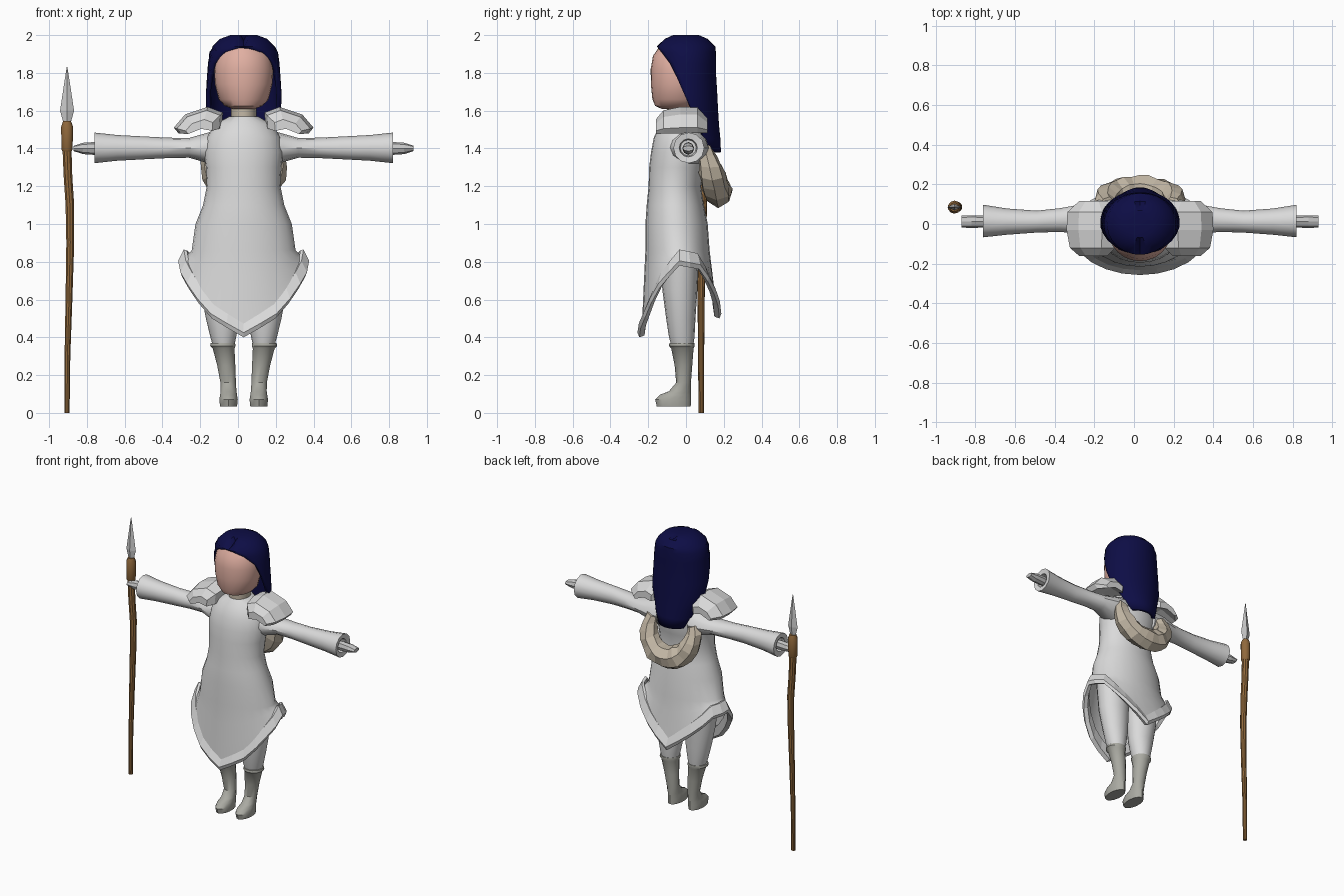
import bpy, bmesh, math, random
from math import sin, cos, pi, radians

random.seed(4)
cube = bpy.data.objects.get("Cube")
if cube:
    bpy.data.objects.remove(cube, do_unlink=True)

CX = 0.03  # the figure stands slightly to one side, balancing the spear


def material(name, r, g, b):
    m = bpy.data.materials.new(name)
    m.use_nodes = True
    m.diffuse_color = (r, g, b, 1)
    m.node_tree.nodes["Principled BSDF"].inputs["Base Color"].default_value = (r, g, b, 1)
    return m


CLOTH = material("pale cloth", 0.7, 0.7, 0.7)
GLOVE = material("grey glove", 0.55, 0.55, 0.55)
BOOT = material("grey leather", 0.4, 0.4, 0.36)
SKIN = material("skin", 0.75, 0.43, 0.36)
HAIR = material("dark blue hair", 0.004, 0.004, 0.06)
FUR = material("beige fur", 0.55, 0.48, 0.38)
WOOD = material("brown wood", 0.28, 0.14, 0.045)
STEEL = material("steel", 0.6, 0.6, 0.6)


def skin(name, rings, mat, closed=True, start=True, end=True, loop=False, smooth=True, thick=0):
    """Join a series of point rings into one surface."""
    bm = bmesh.new()
    rows = [[bm.verts.new(p) for p in ring] for ring in rings]
    pairs = list(zip(rows, rows[1:])) + ([(rows[-1], rows[0])] if loop else [])
    n = len(rows[0])
    for a, b in pairs:
        for i in range(n if closed else n - 1):
            j = (i + 1) % n
            bm.faces.new((a[i], a[j], b[j], b[i]))
    if start and not loop:
        bm.faces.new(rows[0])
    if end and not loop:
        bm.faces.new(rows[-1])
    bmesh.ops.remove_doubles(bm, verts=bm.verts, dist=0.0005)
    bmesh.ops.recalc_face_normals(bm, faces=bm.faces)
    mesh = bpy.data.meshes.new(name)
    bm.to_mesh(mesh)
    bm.free()
    mesh.materials.append(mat)
    ob = bpy.data.objects.new(name, mesh)
    bpy.context.collection.objects.link(ob)
    if smooth:
        bpy.ops.object.select_all(action='DESELECT')
        ob.select_set(True)
        bpy.context.view_layer.objects.active = ob
        bpy.ops.object.shade_smooth_by_angle(angle=radians(35))
    if thick:
        mod = ob.modifiers.new("thickness", 'SOLIDIFY')
        mod.thickness = thick
    return ob


def ring(x, z, rx, front, back, n=24):
    """Level oval between a front and a back y, starting at the front."""
    c, r = (front + back) / 2, (back - front) / 2
    return [(x + rx * sin(2 * pi * i / n), c - r * cos(2 * pi * i / n), z) for i in range(n)]


def side_ring(x, y, z, ry, rz, n=12):
    """Upright oval facing along x."""
    return [(x, y + ry * cos(2 * pi * i / n), z + rz * sin(2 * pi * i / n)) for i in range(n)]


# Head and neck
skin("head", [ring(CX, *r) for r in (
    (1.61, .06, -.13, .03), (1.625, .1, -.163, .07), (1.66, .132, -.178, .09), (1.74, .152, -.186, .1),
    (1.82, .157, -.187, .11), (1.89, .145, -.175, .11), (1.94, .11, -.14, .09), (1.96, .06, -.08, .05))], SKIN)
skin("neck", [ring(CX, z, .068, -.1, .06, 16) for z in (1.5, 1.63)], FUR)

# Hair: a cap that opens around the face and falls down the back
hair = []
for z, rx, cy, ry, edge in (
        (2.0, .07, 0, .07, -1), (1.98, .125, 0, .115, -1), (1.94, .165, 0, .155, -1),
        (1.91, .182, 0, .158, -.13), (1.85, .19, 0, .16, -.085), (1.78, .195, 0, .16, -.05),
        (1.7, .2, 0, .165, -.015), (1.6, .2, .01, .16, .03), (1.52, .175, .02, .155, .07),
        (1.45, .155, .03, .152, .1), (1.38, .13, .04, .145, .13)):
    spread = math.acos(max(-1, (edge - cy) / ry))
    row = []
    for i in range(29):
        t = spread * (i / 14 - 1)
        part = .03 if abs(t) > 3 and z > 1.95 or i == 14 and z > 1.99 else 0
        row.append((CX + rx * sin(t), cy + ry * cos(t), z - part))
    hair.append(row)
skin("hair", hair, HAIR, closed=False, end=False, thick=.025)

# Dress: torso, then a flared skirt down to the pointed hem
HEM = (.40, .50, .66, .78, .76, .63, .50)


def hem_point(i, n=24, out=0, up=0):
    a = 2 * pi * i / n
    k = min(a, 2 * pi - a) / (pi / 6)
    j = min(int(k), 5)
    z = HEM[j] + (HEM[j + 1] - HEM[j]) * (k - j)
    return (CX + (.325 + out) * sin(a), -.035 - (.2 + out) * cos(a), z + up)


waist = ring(CX, .86, .275, -.215, .125)
torso = [ring(CX, *r) for r in (
    (1.57, .075, -.1, .07), (1.53, .15, -.135, .09), (1.46, .195, -.17, .11), (1.38, .21, -.185, .115),
    (1.3, .2, -.195, .1), (1.2, .195, -.198, .08), (1.1, .215, -.208, .095), (1.0, .255, -.215, .115))]
skirt = []
for s in (.33, .67, 1):
    skirt.append([tuple(p + (q - p) * s for p, q in zip(w, hem_point(i, up=.03)))
                  for i, w in enumerate(waist)])
skin("dress", torso + [waist] + skirt, CLOTH, end=False)

# Raised trim around the hem
skin("hem_trim", [[hem_point(i, out=o, up=u) for o, u in
                   ((-.015, .01), (.012, 0), (.022, .025), (-.008, .085), (-.025, .08))]
                  for i in range(24)], CLOTH, loop=True, smooth=False)

# Paired parts
for name, s in (("left", 1), ("right", -1)):
    # Sleeve with a flared, hollow cuff
    skin(name + "_sleeve", [side_ring(CX + s * d, y, 1.403, ry, rz) for d, y, ry, rz in (
        (.12, .01, .11, .1), (.21, .02, .1, .075), (.29, .025, .075, .052), (.4, .02, .06, .054),
        (.52, .012, .055, .06), (.67, .012, .066, .068), (.79, .015, .082, .081),
        (.785, .012, .048, .048), (.74, .012, .042, .042))], CLOTH)
    # Mitten hand
    skin(name + "_hand", [side_ring(CX + s * d, .012, 1.4, ry, rz, 8) for d, ry, rz in (
        (.72, .028, .03), (.79, .03, .034), (.85, .032, .03), (.9, .03, .014))], GLOVE, smooth=False)
    # Angular shoulder pad
    outline = ((.37, 1.51), (.31, 1.58), (.19, 1.62), (.11, 1.59), (.115, 1.51), (.22, 1.53), (.345, 1.48))
    skin(name + "_shoulder_pad", [
        [(CX + s * (.23 + (d - .23) * k), y, 1.55 + (z - 1.55) * k + dz) for d, z in outline]
        for y, k, dz in ((-.16, .55, -.035), (-.12, .88, -.01), (-.03, 1, 0), (.06, .97, 0), (.115, .55, -.03))],
        CLOTH, smooth=False)
    # Trouser leg
    skin(name + "_leg", [ring(CX + s * d, z, r, f, b, 16) for d, z, r, f, b in (
        (.105, .33, .05, -.07, .035), (.108, .4, .068, -.09, .045), (.11, .5, .09, -.105, .05),
        (.12, .65, .108, -.125, .06), (.125, .88, .12, -.14, .07))], CLOTH)
    # Boot with a rolled top
    skin(name + "_boot", [ring(CX + s * d, z, r, f, b, 14) for d, z, r, f, b in (
        (.08, .035, .046, -.155, .025), (.08, .07, .05, -.163, .026), (.08, .095, .046, -.14, .026),
        (.08, .115, .043, -.09, .026), (.082, .16, .042, -.052, .026), (.092, .25, .049, -.06, .033),
        (.106, .34, .059, -.078, .04), (.11, .355, .069, -.09, .046), (.11, .37, .066, -.088, .045))], BOOT)

# Lumpy fur hood hanging in a U on the back
fur = []
for i in range(15):
    a = radians(112) * (i / 7 - 1)
    base = .045 + .035 * max(0, cos(a * .8))
    c = (CX + .175 * sin(a), .115 + .055 * cos(a), 1.34 - .175 * cos(a))
    row = []
    for j in range(7):
        b = 2 * pi * j / 7
        r = base * random.uniform(.85, 1.12)
        row.append((c[0] + r * cos(b) * sin(a), c[1] + r * sin(b), c[2] - r * cos(b) * cos(a)))
    fur.append(row)
skin("fur_hood", fur, FUR, smooth=False)

# Spear
skin("spear_shaft", [ring(x, z, r, y - r, y + r, 10) for z, x, y, r in (
    (0, -.905, .08, .014), (.3, -.903, .08, .016), (.6, -.895, .08, .019), (.9, -.888, .083, .022),
    (1.1, -.89, .088, .024), (1.25, -.9, .086, .024), (1.39, -.905, .085, .025))], WOOD)
skin("spear_collar", [ring(-.905, z, r, .085 - r, .085 + r, 10) for z, r in (
    (1.385, .026), (1.395, .031), (1.515, .033), (1.545, .022))], WOOD)
skin("spear_blade", [ring(-.905, z, r, .085 - r * .45, .085 + r * .45, 4) for z, r in (
    (1.53, .018), (1.6, .037), (1.72, .019), (1.83, .002))], STEEL, smooth=False)
